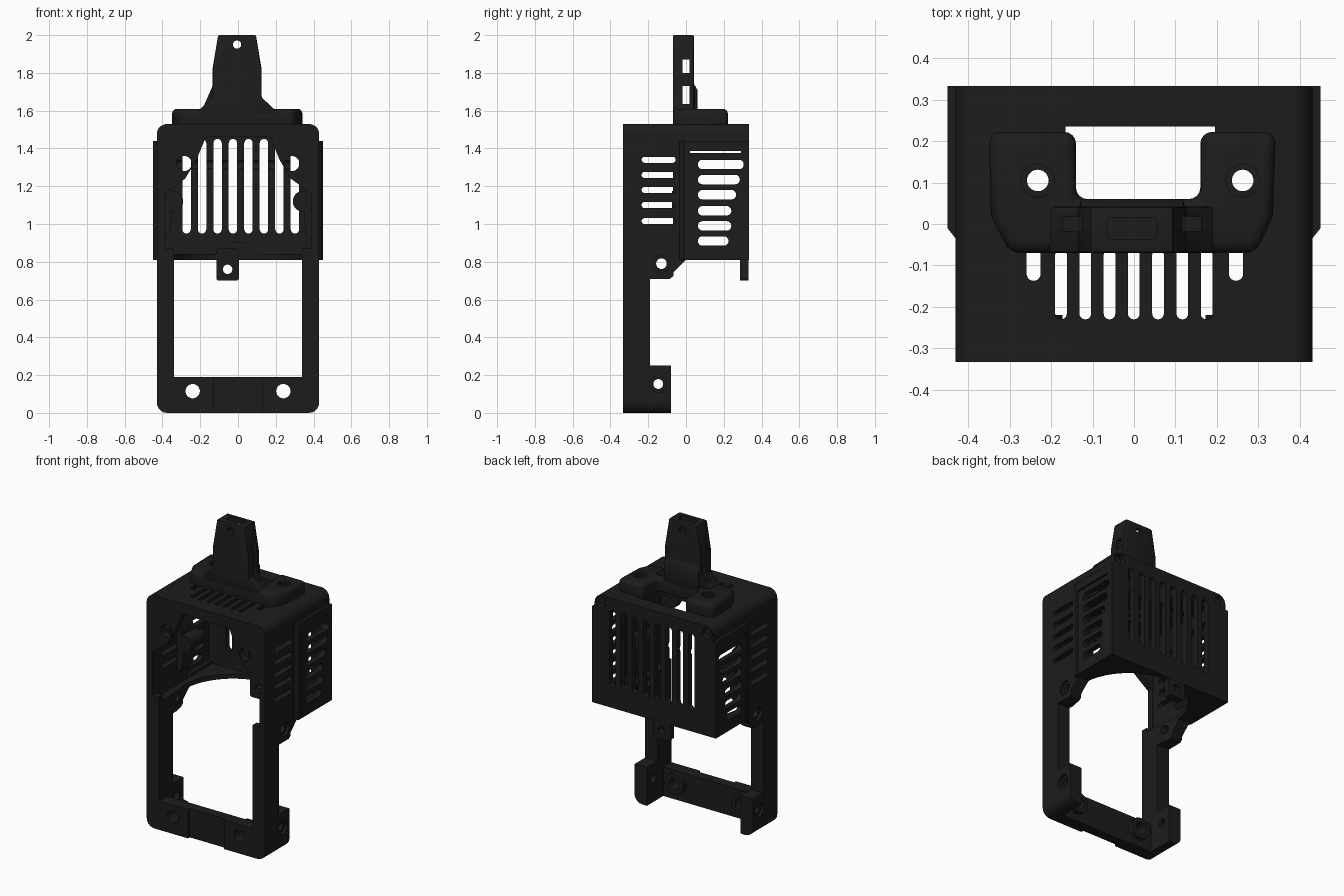
import bpy, bmesh, math
from mathutils import Vector

if "Cube" in bpy.data.objects:
    bpy.data.objects.remove(bpy.data.objects["Cube"])

mat = bpy.data.materials.new("black_plastic")
mat.diffuse_color = (0.012, 0.012, 0.012, 1)
mat.use_nodes = True
mat.node_tree.nodes["Principled BSDF"].inputs["Base Color"].default_value = mat.diffuse_color


# ---------- helpers: 2D outlines and prisms ----------
def rect(u0, u1, v0, v1):
    return [(u0, v0), (u1, v0), (u1, v1), (u0, v1)]


def rrect(u0, u1, v0, v1, r, n=5):
    pts = []
    for cu, cv, a0 in ((u1 - r, v0 + r, -90), (u1 - r, v1 - r, 0),
                       (u0 + r, v1 - r, 90), (u0 + r, v0 + r, 180)):
        for i in range(n + 1):
            a = math.radians(a0 + 90 * i / n)
            pts.append((cu + r * math.cos(a), cv + r * math.sin(a)))
    return pts


def slot(u0, u1, v0, v1):
    return rrect(u0, u1, v0, v1, 0.49 * min(u1 - u0, v1 - v0))


def circ(u, v, r, n=32):
    return [(u + r * math.cos(2 * math.pi * i / n), v + r * math.sin(2 * math.pi * i / n))
            for i in range(n)]


def mirrored(half):
    return half + [(-u, v) for u, v in reversed(half)]


def make(name, pieces):
    """Object from prisms (outline, axis, start, end)."""
    bm = bmesh.new()
    for pts, axis, a, b in pieces:
        def at(p, d):
            return Vector({'x': (d, p[0], p[1]), 'y': (p[0], d, p[1]), 'z': (p[0], p[1], d)}[axis])
        lo = [bm.verts.new(at(p, a)) for p in pts]
        hi = [bm.verts.new(at(p, b)) for p in pts]
        bm.faces.new(lo)
        bm.faces.new(hi)
        for i in range(len(pts)):
            j = (i + 1) % len(pts)
            bm.faces.new((lo[i], lo[j], hi[j], hi[i]))
    bmesh.ops.recalc_face_normals(bm, faces=bm.faces)
    me = bpy.data.meshes.new(name)
    bm.to_mesh(me)
    bm.free()
    me.materials.append(mat)
    ob = bpy.data.objects.new(name, me)
    bpy.context.collection.objects.link(ob)
    return ob


def apply(ob, mod):
    bpy.context.view_layer.objects.active = ob
    bpy.ops.object.modifier_apply(modifier=mod.name)


def boolean(ob, pieces, op='DIFFERENCE'):
    cutter = make("cutter", pieces)
    cutter.hide_render = True
    m = ob.modifiers.new("bool", 'BOOLEAN')
    m.object, m.operation, m.solver = cutter, op, 'EXACT'
    apply(ob, m)
    bpy.data.objects.remove(cutter)


def bevel(ob, w, n=3):
    m = ob.modifiers.new("bevel", 'BEVEL')
    m.width, m.segments, m.limit_method = w, n, 'ANGLE'
    apply(ob, m)


# ---------- main housing ----------
body = make("housing", [(rrect(-.43, .43, 0, 1.53, .055), 'y', -.333, .333)])
cover = mirrored([(.40, -.035), (.43, -.035), (.45, -.01), (.45, .333)])
boolean(body, [(cover, 'z', .81, 1.44)], 'UNION')
# side silhouette: slim columns, ears and feet
boolean(body, [([(-.08, -.1), (-.08, .25), (-.19, .25), (-.19, .71), (-.085, .71), (-.067, .725),
                 (-.067, .745), (0, .81), (.5, .81), (.5, -.1)], 'x', -1, 1)])
# hollow inside, open floor and front window
boolean(body, [(rect(-.39, .39, -.29, .295), 'z', .84, 1.49)])
boolean(body, [(rect(-.415, .415, .03, .29), 'z', .86, 1.40)])
boolean(body, [(rect(-.34, .34, -.25, .0), 'z', -.1, .86)])
boolean(body, [(circ(0, -.05, .355, 64), 'z', .7, .9)])
boolean(body, [(mirrored([(.34, .19), (.34, .87), (.388, .87), (.388, 1.16), (.28, 1.24),
                          (.22, 1.34), (.17, 1.46)]), 'y', -.5, -.24)])

# vent slots
back = [(slot(-.295 + .082 * i, -.25 + .082 * i, .95, 1.45), 'y', .2, .5) for i in range(8)]
boolean(body, back)
side = [(slot(-.235, -.055, z - .016, z + .016), 'x', -1, 1)
        for z in (1.34, 1.26, 1.18, 1.10, 1.015)]
side += [(slot(.063, y, z - .025, z + .025), 'x', -1, 1)
         for y, z in ((.305, 1.315), (.285, 1.235), (.265, 1.155),
                      (.24, 1.07), (.24, .99), (.225, .91))]
side += [(rect(.02, .29, 1.376, 1.386), 'x', -1, 1)]
side += [(circ(-.13, .79, .028), 'x', -1, 1), (circ(-.147, .153, .026), 'x', -1, 1)]
boolean(body, side)
top = [(slot(-.19 + .0585 * i, -.162 + .0585 * i, -.23, -.06), 'z', 1.4, 1.7) for i in range(7)]
top += [(slot(x - .017, x + .017, -.137, -.04), 'z', 1.4, 1.7) for x in (-.242, .246)]
top += [(rect(-.165, .195, .055, .235), 'z', 1.4, 1.7)]
top += [(circ(x, .105, .03), 'z', 1.4, 1.7) for x in (-.232, .262)]
boolean(body, top)

# screw recesses and the shallow front bar recess
recess = [(rect(-.13, .13, -.1, .3), 'y', -.4, -.315)]
for s in (-1, 1):
    recess += [(circ(s * .385, 1.483, .036), 'y', .30, .4),
               (circ(s * .285, 1.32, .04), 'y', -.4, -.2),
               (circ(s * .24, .115, .038), 'y', -.4, -.2)]
    for y, z in ((-.13, .79), (-.147, .153)):
        recess.append((circ(y, z, .045), 'x', *sorted((s * .412, s * .5))))
boolean(body, recess)
# thin groove outlining the side cover
boolean(body, [(rect(.013, .02, .8, 1.386), 'x', *sorted((s * .444, s * .5))) for s in (-1, 1)])

# ---------- rear tab ----------
tab = make("rear_tab", [(rrect(-.115, .005, .70, .87, .015), 'y', .287, .332)])
boolean(tab, [(circ(-.055, .76, .025), 'y', 0, 1)])

# ---------- screw bosses behind the bottom bar, inner side brackets ----------
parts = [body, tab]
for s, n in ((-1, "left"), (1, "right")):
    boss = make(n + "_bar_boss", [(circ(s * .24, .115, .068), 'y', -.255, -.22)])
    boolean(boss, [(circ(s * .24, .115, .038), 'y', -1, 0)])
    br = make(n + "_inner_bracket", [([(s * .40, 1.30), (s * .37, 1.26), (s * .345, 1.10),
                                       (s * .36, .95), (s * .40, .90)], 'y', -.07, .05)])
    boolean(br, [(circ(s * .345, 1.12, .055), 'y', -.075, .055)], 'UNION')
    parts += [boss, br]

# ---------- top mount: U-shaped pad ----------
pad = make("top_mount", [([(-.30, -.07), (.295, -.07), (.335, .02), (.342, .222), (.16, .222),
                           (.16, .06), (-.14, .06), (-.14, .222), (-.35, .222), (-.345, .02)],
                          'z', 1.495, 1.61)])
bevel(pad, .028, 4)
boolean(pad, [(circ(x, .105, .026), 'z', 1, 2) for x in (-.232, .262)])
boolean(pad, [(circ(x, .105, .04), 'z', 1.595, 2) for x in (-.232, .262)])

# ---------- tower ----------
tower = make("tower", [([(-.205, 1.58), (.195, 1.58), (.195, 1.605), (.125, 1.67), (.125, 1.82),
                         (.095, 2.0), (-.105, 2.0), (-.135, 1.82), (-.135, 1.67),
                         (-.205, 1.605)], 'y', -.07, .042)])
boolean(tower, [([(.02, 1.58), (.06, 1.58), (.06, 1.71), (.04, 1.745), (.02, 1.745)],
                 'x', -.13, .12)], 'UNION')
bevel(tower, .007, 2)
boolean(tower, [(rrect(-.065, .055, -.037, .015, .012), 'z', 1.90, 2.1),
                (rect(-.018, .018, 1.80, 1.87), 'x', -1, 1),
                (rect(-.018, .018, 1.635, 1.73), 'x', -1, 1)])
boolean(tower, [(circ(-.005, 1.95, .022), 'y', -1, 1)])
parts += [pad, tower]

# ---------- shading ----------
bpy.ops.object.select_all(action='DESELECT')
for ob in parts:
    ob.select_set(True)
bpy.context.view_layer.objects.active = body
bpy.ops.object.shade_smooth_by_angle(angle=math.radians(30))
